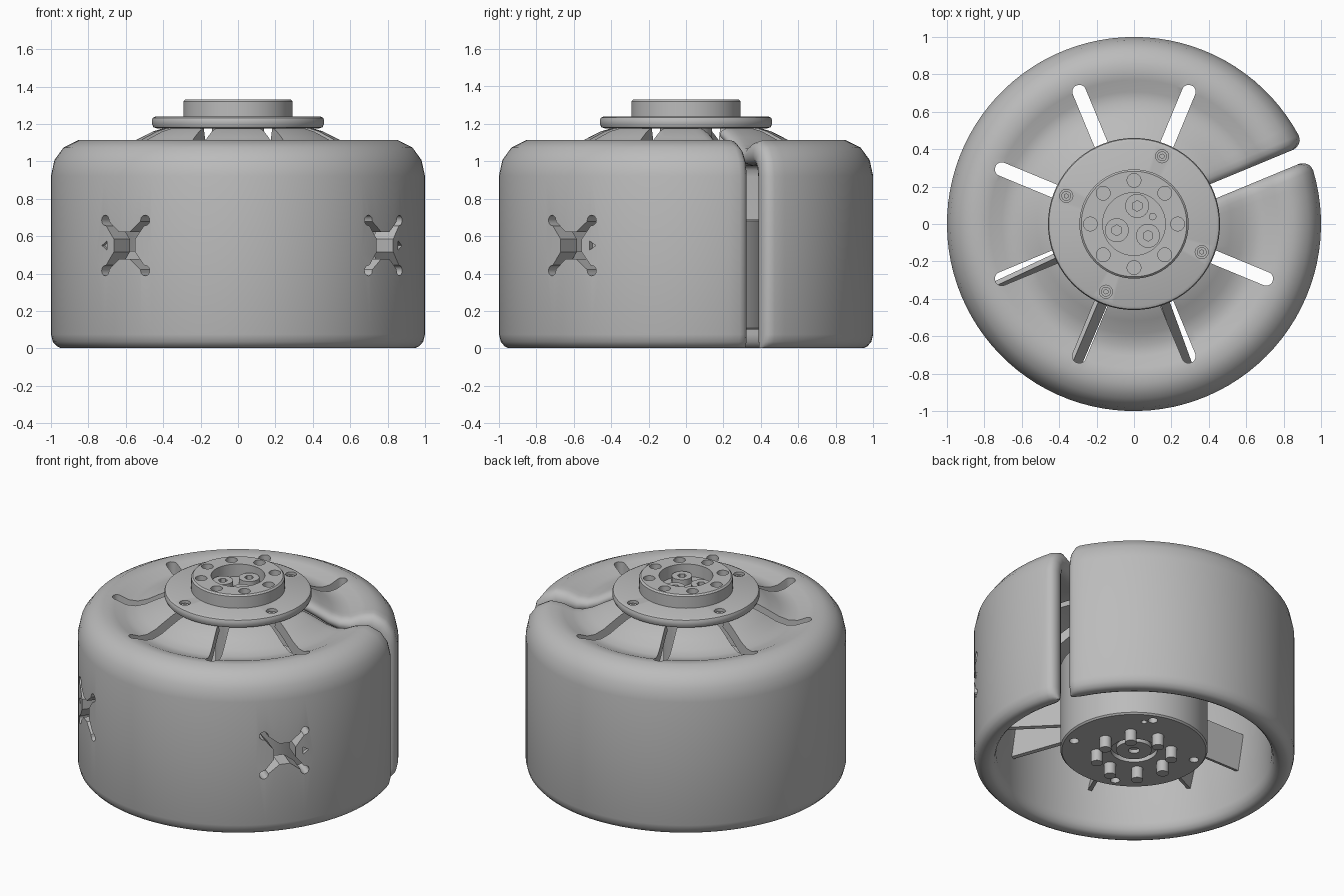
import bpy, bmesh
from math import sin, cos, asin, pi, radians
from mathutils import Vector, Matrix

cube = bpy.data.objects.get("Cube")
if cube:
    bpy.data.objects.remove(cube)

grey = bpy.data.materials.new("plain grey")
grey.use_nodes = True
grey.diffuse_color = (0.5, 0.5, 0.5, 1)
for node in grey.node_tree.nodes:
    if node.type == 'BSDF_PRINCIPLED':
        node.inputs["Base Color"].default_value = (0.5, 0.5, 0.5, 1)


def finish(name, bm):
    bmesh.ops.recalc_face_normals(bm, faces=bm.faces)
    mesh = bpy.data.meshes.new(name)
    bm.to_mesh(mesh)
    bm.free()
    mesh.materials.append(grey)
    ob = bpy.data.objects.new(name, mesh)
    bpy.context.collection.objects.link(ob)
    return ob


def activate(ob):
    bpy.ops.object.select_all(action='DESELECT')
    ob.select_set(True)
    bpy.context.view_layer.objects.active = ob


def smooth(ob):
    activate(ob)
    bpy.ops.object.shade_smooth_by_angle(angle=radians(35))


def cut(ob, bm):
    cutter = finish("cutter", bm)
    cutter.hide_render = True
    mod = ob.modifiers.new("cut", 'BOOLEAN')
    mod.operation = 'DIFFERENCE'
    mod.solver = 'EXACT'
    mod.object = cutter
    activate(ob)
    bpy.ops.object.modifier_apply(modifier=mod.name)
    bpy.data.objects.remove(cutter)


def polar(r, a, z=0.0):
    return Vector((r * cos(a), r * sin(a), z))


def cylinder(bm, pos, r, z0, z1, seg=24):
    place = Matrix.Translation((pos[0], pos[1], (z0 + z1) / 2))
    bmesh.ops.create_cone(bm, cap_ends=True, segments=seg, radius1=r, radius2=r,
                          depth=z1 - z0, matrix=place)


def lathe(name, profile, seg=72):
    bm = bmesh.new()
    vs = [bm.verts.new((r, 0, z)) for r, z in profile]
    es = [bm.edges.new(p) for p in zip(vs, vs[1:])]
    bmesh.ops.spin(bm, geom=vs + es, cent=(0, 0, 0), axis=(0, 0, 1),
                   angle=2 * pi, steps=seg)
    bmesh.ops.remove_doubles(bm, verts=bm.verts, dist=1e-4)
    return finish(name, bm)


def prism(bm, outline, place, depth):
    # Extrude a local xy outline along local z
    low = [bm.verts.new(place @ Vector((x, y, 0))) for x, y in outline]
    high = [bm.verts.new(place @ Vector((x, y, depth))) for x, y in outline]
    bm.faces.new(low[::-1])
    bm.faces.new(high)
    n = len(low)
    for i in range(n):
        j = (i + 1) % n
        bm.faces.new((low[i], low[j], high[j], high[i]))


# Shell: wall stations (radius, height, half thickness) swept round, leaving a gap
GAP = radians(22.5)
stations = [(.93, .002, .02), (.93, .012, .04), (.93, .035, .06), (.93, .075, .07),
            (.93, .5, .07), (.93, .92, .07), (.917, .98, .07), (.888, 1.02, .07),
            (.84, 1.045, .07), (.78, 1.04, .063), (.71, 1.025, .05),
            (.64, 1.03, .043), (.57, 1.055, .04), (.5, 1.095, .038),
            (.44, 1.125, .038), (.38, 1.145, .036)]
centre = [Vector((r, z)) for r, z, h in stations]


def section(t):
    outer, inner = [], []
    for i, c in enumerate(centre):
        d = centre[min(i + 1, len(centre) - 1)] - centre[max(i - 1, 0)]
        n = Vector((d.y, -d.x)).normalized() * stations[i][2] * t
        outer.append(c + n)
        inner.append(c - n)
    return outer + inner[::-1]


lip = [(0.06 * (1 - cos(a)), sin(a)) for a in (radians(d) for d in (10, 28, 46, 64, 90))]
turns = [(0, e, t) for e, t in lip]
turns += [(k / 96, lip[-1][0], 1) for k in range(1, 96)]
turns += [(1, e, t) for e, t in reversed(lip)]
bm = bmesh.new()
rings = []
for a, e, t in turns:
    ring = []
    for r, z in section(t):
        edge = asin((0.04 + e) / r)
        ring.append(bm.verts.new(polar(r, GAP + edge + a * (2 * pi - 2 * edge), z)))
    rings.append(ring)
n = len(rings[0])
for p, q in zip(rings, rings[1:]):
    for i in range(n):
        j = (i + 1) % n
        bm.faces.new((p[i], p[j], q[j], q[i]))
for ring in (rings[0], rings[-1]):
    for i in range(n // 2 - 1):
        bm.faces.new((ring[i], ring[i + 1], ring[n - 2 - i], ring[n - 1 - i]))
shell = finish("shell", bm)

# Radial cooling slots in the shell top
bm = bmesh.new()
slot = [(.3, .037), (.3, -.037)]
slot += [(.765 + .037 * cos(a), .037 * sin(a))
         for a in (radians(d) for d in range(-90, 91, 18))]
for k in range(1, 8):
    place = Matrix.Rotation(GAP + k * pi / 4, 4, 'Z') @ Matrix.Translation((0, 0, .85))
    prism(bm, slot, place, .5)
cut(shell, bm)

# Four-armed openings and small arrow marks in the shell side
cross = []
for k in range(4):
    arm = [(.075, -.026), (.165, -.016)]
    arm += [(.19 + .028 * cos(a), .028 * sin(a))
            for a in (radians(d) for d in range(-135, 136, 30))]
    arm += [(.165, .016), (.075, .026)]
    a = pi / 4 + k * pi / 2
    cross += [(x * cos(a) - y * sin(a), x * sin(a) + y * cos(a)) for x, y in arm]
bm = bmesh.new()
for angle, side in ((-38, 1), (-127.5, -1)):
    turn = Matrix.Rotation(radians(angle), 4, 'Z')
    # local x runs round the wall, local y up, local z outward
    stand = Matrix(((0, 0, 1, 0), (1, 0, 0, 0), (0, 1, 0, .55), (0, 0, 0, 1)))
    prism(bm, cross, turn @ stand @ Matrix.Translation((0, 0, .75)), .4)
    arrow = [(side * .12, -.025), (side * .16, 0), (side * .12, .025)]
    prism(bm, arrow, turn @ stand @ Matrix.Translation((0, 0, .965)), .2)
cut(shell, bm)
smooth(shell)

# Flange with four counterbored screws
flange = lathe("flange", [(0, 1.175), (.43, 1.175), (.452, 1.182), (.46, 1.2),
                          (.46, 1.22), (.455, 1.233), (.44, 1.24), (0, 1.24)])
corners = [polar(.392, GAP + pi / 4 + k * pi / 2) for k in range(4)]
bm = bmesh.new()
for p in corners:
    cylinder(bm, p, .035, 1.205, 1.3)
cut(flange, bm)
smooth(flange)

# Mounting ring with eight holes and a central well
ring = lathe("mounting_ring", [(0, 1.23), (.292, 1.23), (.292, 1.32), (.282, 1.33), (0, 1.33)])
bm = bmesh.new()
cylinder(bm, (0, 0), .168, 1.245, 1.4, 48)
for k in range(8):
    cylinder(bm, polar(.233, k * pi / 4), .037, 1.26, 1.4)
cut(ring, bm)
smooth(ring)


def screw(name, p, r, z0, z1):
    bm = bmesh.new()
    cylinder(bm, p, r, z0, z1)
    ob = finish(name, bm)
    bm = bmesh.new()
    cylinder(bm, p, r * .45, z1 - (z1 - z0) * .6, z1 + .1, 6)
    cut(ob, bm)
    smooth(ob)


for k, p in enumerate(corners):
    screw(f"flange_screw_{k + 1}", p, .026, 1.2, 1.225)
for k in range(3):
    screw(f"well_screw_{k + 1}", polar(.098, radians(80 + 120 * k)), .064, 1.24, 1.285)
bm = bmesh.new()
cylinder(bm, (.1, .04), .02, 1.24, 1.255)
smooth(finish("locating_pin", bm))

# Core shaft and drum, with recesses underneath
smooth(lathe("core_shaft", [(0, .6), (.14, .6), (.14, 1.19), (0, 1.19)], 48))
drum = lathe("drum", [(0, .1), (.45, .1), (.46, .11), (.46, .68), (.45, .69), (0, .69)])
bm = bmesh.new()
for p in corners:
    cylinder(bm, p, .03, 0, .15)
cylinder(bm, polar(.36, radians(60)), .018, 0, .15)
cylinder(bm, (0, 0), .145, 0, .13, 48)
cut(drum, bm)
smooth(drum)
boss = lathe("bottom_boss", [(0, .14), (.11, .14), (.11, .1), (.035, .1), (.035, .125), (0, .125)], 40)
smooth(boss)

# Eight pins below the drum
bm = bmesh.new()
for k in range(8):
    cylinder(bm, polar(.233, k * pi / 4), .037, .02, .12)
smooth(finish("bottom_pins", bm))

# Inner vanes joining the drum to the shell
bm = bmesh.new()
for angle in (180, 205, 247, 290, 315):
    place = (Matrix.Rotation(radians(angle), 4, 'Z') @ Matrix.Translation((.66, 0, .4))
             @ Matrix.Rotation(radians(12), 4, 'X') @ Matrix.Diagonal((.46, .025, .24, 1)))
    bmesh.ops.create_cube(bm, size=1, matrix=place)
finish("inner_vanes", bm)
